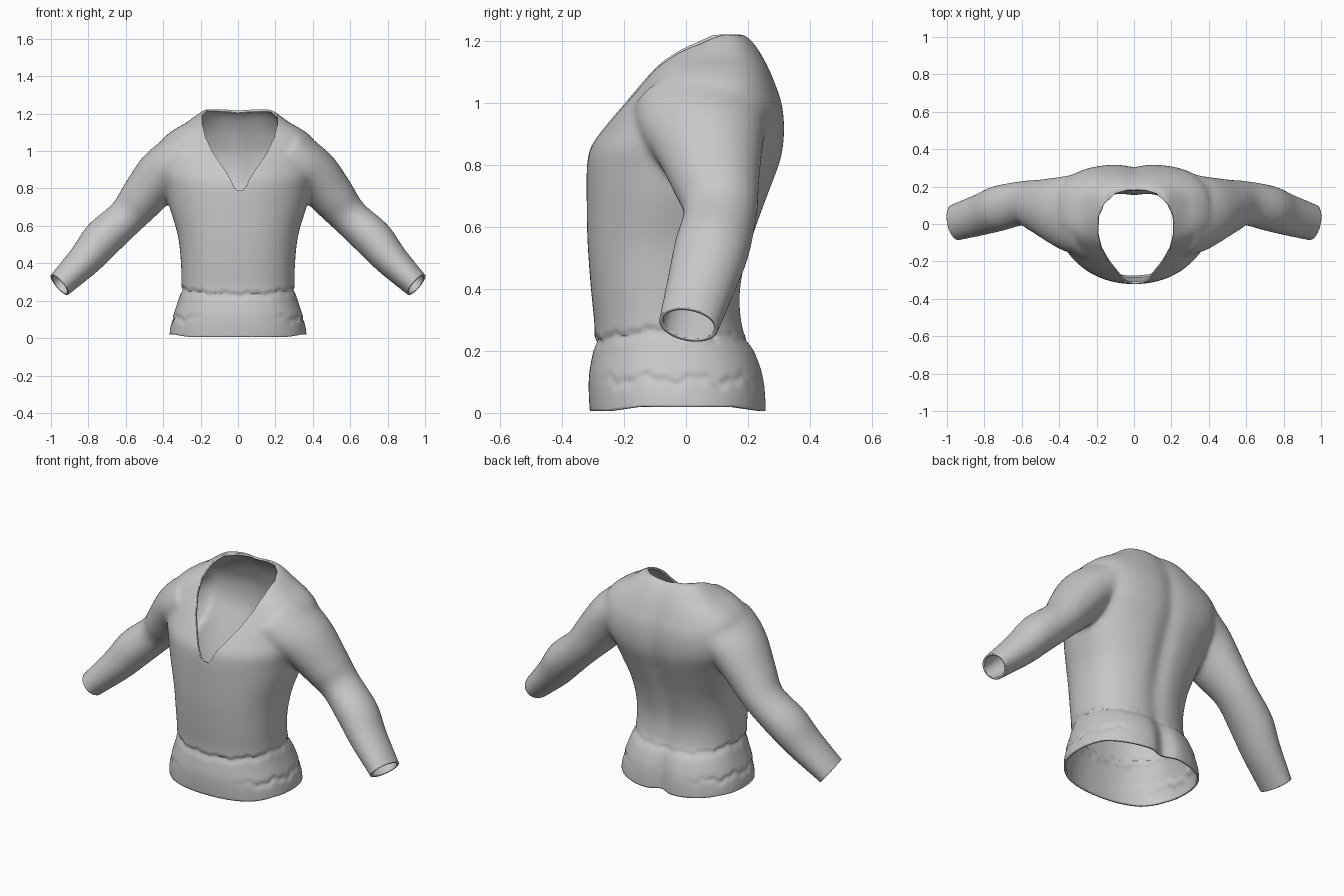
import bpy, bmesh, math
from mathutils import Vector

if "Cube" in bpy.data.objects:
    bpy.data.objects.remove(bpy.data.objects["Cube"])

SEG = 96
grey = bpy.data.materials.new("light grey cloth")
grey.diffuse_color = (0.58, 0.58, 0.58, 1)
grey.use_nodes = True
grey.node_tree.nodes["Principled BSDF"].inputs["Base Color"].default_value = grey.diffuse_color


def refine(rows, n=5):
    """Smoothly interpolate extra rows between the given ones."""
    res = []
    for k in range(len(rows) - 1):
        p0, p1 = rows[max(k - 1, 0)], rows[k]
        p2, p3 = rows[k + 1], rows[min(k + 2, len(rows) - 1)]
        for i in range(n):
            t = i / n
            res.append(tuple(
                0.5 * (2 * b + (c - a) * t + (2 * a - 5 * b + 4 * c - d) * t * t
                       + (3 * b - a - 3 * c + d) * t ** 3)
                for a, b, c, d in zip(p0, p1, p2, p3)))
    return res + [rows[-1]]


def loft(bm, rings):
    """Join closed rings of points into a capped tube."""
    loops = [[bm.verts.new(p) for p in ring] for ring in rings]
    for a, b in zip(loops, loops[1:]):
        for i in range(SEG):
            j = (i + 1) % SEG
            bm.faces.new((a[i], a[j], b[j], b[i]))
    bm.faces.new(loops[0][::-1])
    bm.faces.new(loops[-1])


def spow(v, e):
    return math.copysign(abs(v) ** (2 / e), v)


def torso_ring(z, w, front, back, e_front, e_back, groove):
    """Superellipse section with a spine groove at the back."""
    cy, ry = (front + back) / 2, (back - front) / 2
    pts = []
    for i in range(SEG):
        t = 2 * math.pi * i / SEG
        c, s = math.cos(t), math.sin(t)
        e = e_back if s > 0 else e_front
        x, y = w * spow(c, e), cy + ry * spow(s, e)
        if s > 0:
            y -= groove * math.exp(-(x / 0.05) ** 2)
        pts.append((x, y, z))
    return pts


def sleeve_ring(c, r, ry, axis, side):
    """Ellipse square to the sleeve axis."""
    u = Vector((-axis.z, 0, axis.x)).normalized()
    v = axis.cross(u).normalized()
    pts = []
    for i in range(SEG):
        t = 2 * math.pi * i / SEG
        p = c + u * (r * math.cos(t)) + v * (ry * math.sin(t))
        pts.append((side * p.x, p.y, p.z))
    return pts


# torso: height, half width, front, back, front and back roundness, groove
TORSO = [
    (-0.05, 0.366, -0.30, 0.262, 2.3, 2.4, 0.04),
    (0.03, 0.366, -0.312, 0.265, 2.3, 2.4, 0.04),
    (0.12, 0.347, -0.314, 0.255, 2.3, 2.4, 0.035),
    (0.20, 0.320, -0.300, 0.227, 2.3, 2.4, 0.025),
    (0.27, 0.304, -0.295, 0.188, 2.3, 2.4, 0.012),
    (0.40, 0.305, -0.307, 0.18, 2.3, 2.4, 0.014),
    (0.55, 0.322, -0.318, 0.215, 2.25, 2.4, 0.02),
    (0.70, 0.366, -0.321, 0.267, 2.1, 2.5, 0.022),
    (0.80, 0.39, -0.320, 0.303, 2.05, 2.7, 0.02),
    (0.86, 0.41, -0.309, 0.316, 2.0, 2.9, 0.018),
    (0.93, 0.42, -0.264, 0.319, 2.0, 3.0, 0.016),
    (1.00, 0.42, -0.209, 0.311, 2.15, 2.9, 0.015),
    (1.06, 0.405, -0.159, 0.291, 2.35, 2.7, 0.012),
    (1.11, 0.35, -0.116, 0.271, 2.7, 2.6, 0.01),
    (1.15, 0.28, -0.073, 0.251, 3.0, 2.6, 0.01),
    (1.19, 0.225, -0.016, 0.226, 3.0, 2.6, 0.012),
    (1.222, 0.18, 0.05, 0.195, 2.6, 2.6, 0.015),
]
# sleeve: centre x y z, thickness radius, depth radius
SLEEVE = [
    (0.26, 0.055, 0.98, 0.150, 0.225),
    (0.34, 0.058, 0.925, 0.145, 0.208),
    (0.42, 0.075, 0.862, 0.136, 0.178),
    (0.515, 0.097, 0.745, 0.120, 0.142),
    (0.600, 0.110, 0.645, 0.103, 0.119),
    (0.725, 0.083, 0.530, 0.107, 0.122),
    (0.820, 0.050, 0.418, 0.092, 0.112),
    (0.955, 0.008, 0.283, 0.071, 0.099),
    (1.025, -0.014, 0.213, 0.064, 0.092),
]

bm = bmesh.new()
loft(bm, [torso_ring(*row) for row in refine(TORSO)])
rows = refine(SLEEVE)
for side in (-1, 1):
    rings = []
    for k, (x, y, z, r, ry) in enumerate(rows):
        a, b = rows[max(k - 4, 0)], rows[min(k + 4, len(rows) - 1)]
        axis = (Vector(b[:3]) - Vector(a[:3])).normalized()
        rings.append(sleeve_ring(Vector((x, y, z)), r, ry, axis, side))
    loft(bm, rings)
bmesh.ops.recalc_face_normals(bm, faces=bm.faces)

mesh = bpy.data.meshes.new("shirt")
bm.to_mesh(mesh)
bm.free()
shirt = bpy.data.objects.new("shirt", mesh)
bpy.context.collection.objects.link(shirt)

# blend torso and sleeves into one skin
rem = shirt.modifiers.new("blend", 'REMESH')
rem.mode = 'VOXEL'
rem.voxel_size = 0.011
smo = shirt.modifiers.new("soften", 'SMOOTH')
smo.factor = 0.5
smo.iterations = 18
skin = bpy.data.meshes.new_from_object(
    shirt.evaluated_get(bpy.context.evaluated_depsgraph_get()))
shirt.modifiers.clear()

bm = bmesh.new()
bm.from_mesh(skin)


def cut(co, no, faces=None, clear=False):
    faces = list(bm.faces) if faces is None else faces
    geom = list({v for f in faces for v in f.verts}) + \
        list({e for f in faces for e in f.edges}) + faces
    bmesh.ops.bisect_plane(bm, geom=geom, dist=1e-5, plane_co=co,
                           plane_no=no, clear_outer=clear)


# open hem and cuffs
cut((0, 0, 0.02), (0, 0, -1), clear=True)
for side in (-1, 1):
    cut((side * 0.952, 0.008, 0.283), (side * 0.74, -0.21, -0.64), clear=True)

# V neck: outline on a slanted plane (half width, distance from the tip)
HALF = [(0.018, 0.0), (0.035, 0.016), (0.098, 0.128), (0.146, 0.22),
        (0.183, 0.32), (0.201, 0.42), (0.202, 0.53), (0.172, 0.60),
        (0.11, 0.645), (0.05, 0.659)]
outline = HALF + [(-x, s) for x, s in reversed(HALF)]
tip = Vector((0.01, -0.315, 0.785))
up = Vector((0, 0.787, 0.617))
out = Vector((0, -0.617, 0.787))
planes = []
for (x0, s0), (x1, s1) in zip(outline, outline[1:] + outline[:1]):
    co = tip + Vector((x0, 0, 0)) + up * s0
    no = (Vector((1, 0, 0)) * (s1 - s0) - up * (x1 - x0)).normalized()
    planes.append((co, no))


def in_neck(p, margin):
    return (p - tip).dot(out) > -0.06 and \
        all((p - co).dot(no) < margin for co, no in planes)


for co, no in planes:
    near = [f for f in bm.faces if in_neck(f.calc_center_median(), 0.02)]
    cut(co, no, near)
bmesh.ops.delete(bm, geom=[f for f in bm.faces
                           if in_neck(f.calc_center_median(), 0)],
                 context='FACES')

# gathered waist seam, lower side folds and a wavy hem
for v in bm.verts:
    x, y, z = v.co
    if z > 0.34 or abs(x) > 0.45 or abs(x) > 0.375 and z > 0.2:
        continue
    t = math.atan2(y, x)
    jag = 0.005 * math.sin(13 * t) + 0.003 * math.sin(31 * t + 1)
    seam = 0.234 + 0.03 * min(1, abs(x) / 0.3) ** 3 + jag
    d = z - seam
    # sharp step at the seam, easing out below it
    pinch = 0.010 * math.exp(-(d / (0.010 if d > 0 else 0.022)) ** 2)
    pinch *= 1 if y < 0.1 else 0.5
    fold = 0.008 * math.exp(-((z - 0.105 - 2 * jag) / 0.014) ** 2)
    pinch += fold * min(1, abs(x / 0.30)) ** 4
    k = 1 - pinch / max(math.hypot(x, y), 0.1)
    v.co.x *= k
    v.co.y *= k
    if z < 0.1:
        low = min(1, max(0, (abs(y) - 0.15) / 0.1))
        v.co.z -= 0.018 * low * (1 - z / 0.1)

bm.to_mesh(skin)
bm.free()
shirt.data = skin
skin.materials.clear()
skin.materials.append(grey)

# cloth thickness
sol = shirt.modifiers.new("cloth thickness", 'SOLIDIFY')
sol.thickness = 0.012
sol.offset = -1

bpy.context.view_layer.objects.active = shirt
shirt.select_set(True)
bpy.ops.object.shade_smooth_by_angle(angle=math.radians(40))
